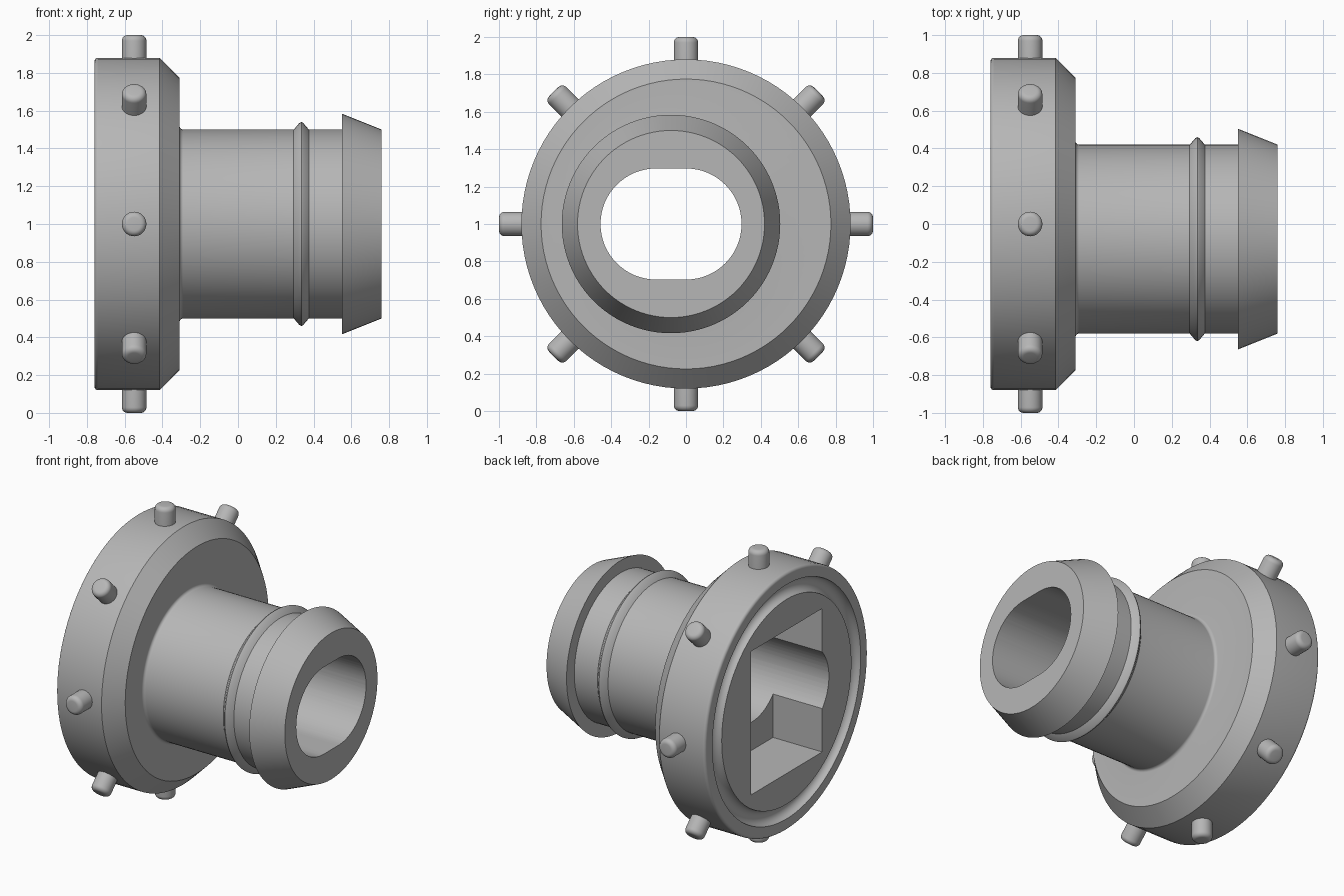
import bpy
import bmesh
from math import cos, sin, pi
from mathutils import Matrix, Vector

if "Cube" in bpy.data.objects:
    bpy.data.objects.remove(bpy.data.objects["Cube"], do_unlink=True)

grey = bpy.data.materials.new("plain_grey")
grey.use_nodes = True
colour = (0.47, 0.47, 0.47, 1)
grey.diffuse_color = colour
grey.node_tree.nodes["Principled BSDF"].inputs["Base Color"].default_value = colour

BARREL_Y = -0.08  # the barrel sits off the flange axis
SEGMENTS = 96


def finish(name, bm, matrix=None):
    bmesh.ops.remove_doubles(bm, verts=bm.verts, dist=1e-5)
    bmesh.ops.recalc_face_normals(bm, faces=bm.faces)
    if matrix:
        bm.transform(matrix)
    mesh = bpy.data.meshes.new(name)
    bm.to_mesh(mesh)
    bm.free()
    mesh.materials.append(grey)
    obj = bpy.data.objects.new(name, mesh)
    bpy.context.collection.objects.link(obj)
    return obj


def lathe(name, profile, matrix, steps=SEGMENTS):
    """Spin (x, radius) points around the x axis."""
    bm = bmesh.new()
    verts = [bm.verts.new((x, 0, r)) for x, r in profile]
    edges = [bm.edges.new(pair) for pair in zip(verts, verts[1:])]
    bmesh.ops.spin(bm, geom=verts + edges, cent=(0, 0, 0), axis=(1, 0, 0),
                   angle=2 * pi, steps=steps, use_merge=True)
    return finish(name, bm, matrix)


def prism(name, outline, x0, x1):
    """Extrude a (y, z) outline along x."""
    bm = bmesh.new()
    face = bm.faces.new([bm.verts.new((x0, y, z)) for y, z in outline])
    new = bmesh.ops.extrude_face_region(bm, geom=[face])["geom"]
    moved = [v for v in new if isinstance(v, bmesh.types.BMVert)]
    bmesh.ops.translate(bm, verts=moved, vec=Vector((x1 - x0, 0, 0)))
    obj = finish(name, bm)
    obj.hide_render = True
    return obj


def arc(cx, cr, radius, start, end, steps=6):
    angles = [start + (end - start) * i / steps for i in range(steps + 1)]
    return [(cx + radius * cos(a), cr + radius * sin(a)) for a in angles]


def select(obj):
    bpy.ops.object.select_all(action="DESELECT")
    obj.select_set(True)
    bpy.context.view_layer.objects.active = obj


def combine(target, tool, operation):
    mod = target.modifiers.new(operation.lower(), "BOOLEAN")
    mod.operation = operation
    mod.solver = "EXACT"
    mod.object = tool
    select(target)
    bpy.ops.object.modifier_apply(modifier=mod.name)
    bpy.data.objects.remove(tool, do_unlink=True)


def smooth(obj):
    select(obj)
    bpy.ops.object.shade_smooth_by_angle(angle=pi / 6)


# Flange with a round face groove, rounded rim and front chamfer
flange_profile = [(-0.76, 0)]
flange_profile += arc(-0.76, 0.75, 0.05, -pi / 2, pi / 2, 10)
flange_profile += arc(-0.74, 0.86, 0.02, pi, pi / 2)
flange_profile += [(-0.415, 0.88), (-0.31, 0.775), (-0.31, 0)]
fitting = lathe("flanged_hose_fitting", flange_profile, Matrix.Translation((0, 0, 1)))

# Barrel with base fillet, small ridge and end barb
barrel_profile = [(-0.34, 0), (-0.34, 0.52)]
barrel_profile += arc(-0.29, 0.52, 0.02, pi, 1.5 * pi)
barrel_profile += [(0.295, 0.5), (0.325, 0.535), (0.335, 0.54), (0.345, 0.535),
                   (0.375, 0.5), (0.55, 0.5), (0.55, 0.584), (0.76, 0.5), (0.76, 0)]
barrel = lathe("barrel", barrel_profile, Matrix.Translation((0, BARREL_Y, 1)))
combine(fitting, barrel, "UNION")

# Rounded slot bore through the whole length
bore_outline = []
for side in (0, 1):
    centre = BARREL_Y + (0.08 if side == 0 else -0.08)
    bore_outline += [(centre + y, 1 + z)
                     for y, z in arc(0, 0, 0.297, -pi / 2 + side * pi, pi / 2 + side * pi, 32)]
combine(fitting, prism("bore_cutter", bore_outline, -1, 1), "DIFFERENCE")

# Rectangular socket in the flange face
socket = [(y * 0.385, 1 + z * 0.49) for y, z in ((-1, -1), (1, -1), (1, 1), (-1, 1))]
combine(fitting, prism("socket_cutter", socket, -1, -0.388), "DIFFERENCE")
smooth(fitting)

# Round-tipped pins around the rim
pin_profile = [(0.82, 0), (0.82, 0.065)] + arc(0.97, 0.035, 0.03, pi / 2, 0) + [(1, 0)]
for i in range(8):
    place = (Matrix.Translation((-0.55, 0, 1)) @ Matrix.Rotation(i * pi / 4, 4, "X")
             @ Matrix.Rotation(pi / 2, 4, "Z"))
    smooth(lathe(f"rim_pin_{i + 1}", pin_profile, place, 32))
